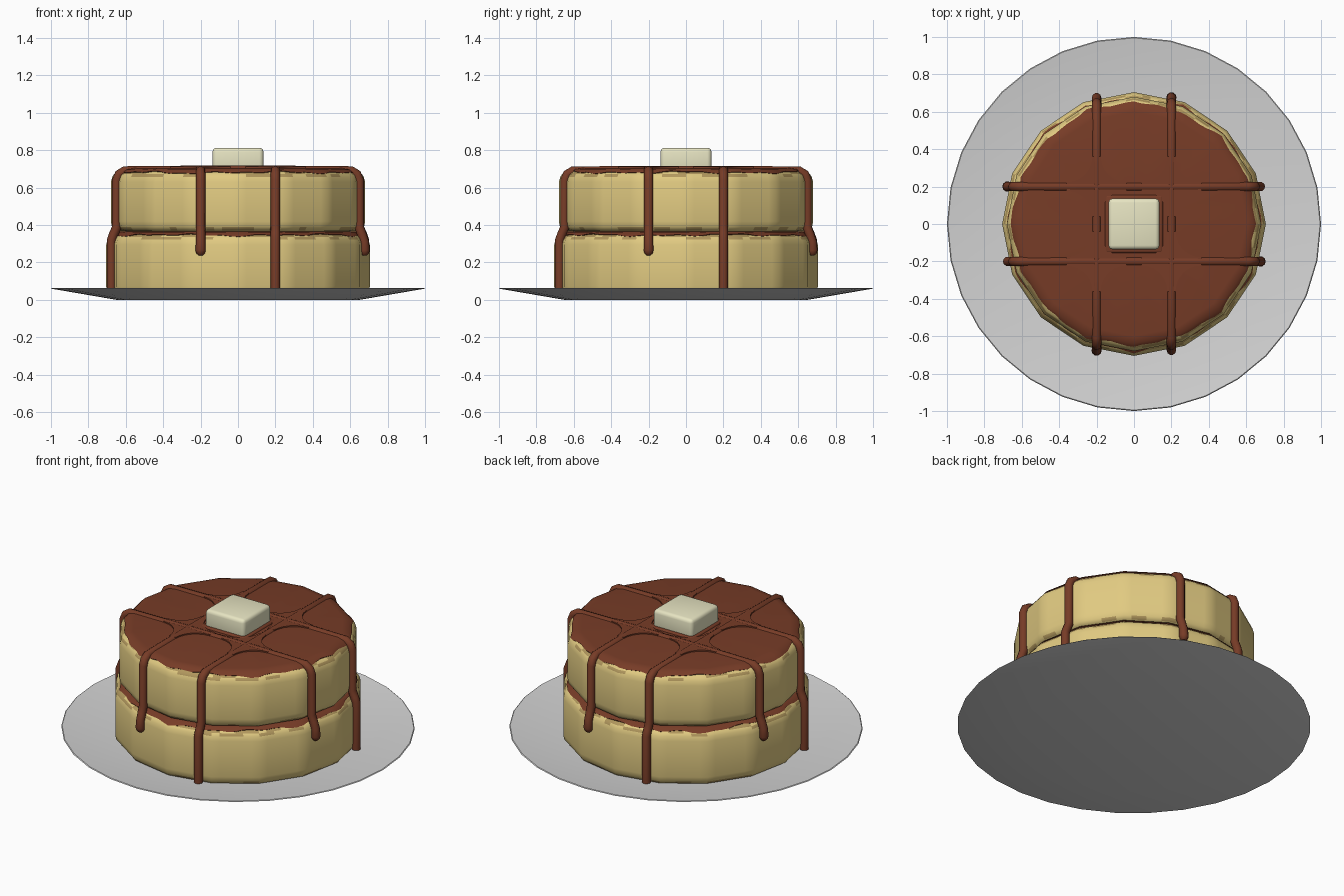
import bpy, bmesh, math
from mathutils import Matrix, Vector

if "Cube" in bpy.data.objects:
    bpy.data.objects.remove(bpy.data.objects["Cube"])


def material(name, rgb):
    m = bpy.data.materials.new(name)
    m.diffuse_color = (*rgb, 1)
    m.use_nodes = True
    m.node_tree.nodes["Principled BSDF"].inputs["Base Color"].default_value = m.diffuse_color
    return m


BATTER = material("golden batter", (0.75, 0.59, 0.22))
CRUST = material("browned crust", (0.44, 0.31, 0.11))
SYRUP = material("brown syrup", (0.185, 0.045, 0.02))
BUTTER = material("cream butter", (0.80, 0.78, 0.54))
PLATE = material("grey plate", (0.66, 0.66, 0.66))


def wave(a, seed):
    return (math.sin(5 * a + seed) + math.sin(11 * a + 2.3 * seed) + math.sin(23 * a + seed * 4.1)) / 3


def finish(name, bm, mats, angle=40):
    bmesh.ops.recalc_face_normals(bm, faces=bm.faces)
    me = bpy.data.meshes.new(name)
    bm.to_mesh(me)
    bm.free()
    ob = bpy.data.objects.new(name, me)
    bpy.context.collection.objects.link(ob)
    for m in mats:
        me.materials.append(m)
    bpy.ops.object.select_all(action='DESELECT')
    ob.select_set(True)
    bpy.context.view_layer.objects.active = ob
    bpy.ops.object.shade_smooth_by_angle(angle=math.radians(angle))
    return ob


def lathe(name, profile, mats, sides=16, split=6, seed=0, rule=None, angle=40):
    """Spin (radius, z, waviness) points round a polygon with split sides."""
    bm = bmesh.new()
    n = sides * split
    step = 2 * math.pi / sides
    rings = []
    for r, z, w in profile:
        ring = []
        for i in range(n):
            a = 2 * math.pi * i / n
            f = math.cos(step / 2) / math.cos((i % split) / split * step - step / 2)
            d = w * wave(a, seed)
            ring.append(bm.verts.new(((r + d) * f * math.cos(a), (r + d) * f * math.sin(a), z - 0.9 * d)))
        rings.append(ring)
    for k in range(len(rings) - 1):
        for i in range(n):
            j = (i + 1) % n
            face = bm.faces.new((rings[k][i], rings[k][j], rings[k + 1][j], rings[k + 1][i]))
            if rule and rule(k, 2 * math.pi * (i + 0.5) / n):
                face.material_index = 1
    bm.faces.new(rings[0])
    bm.faces.new(rings[-1])
    return finish(name, bm, mats, angle)


# Plate: shallow dish
lathe("plate", [(0.65, 0, 0), (1.0, 0.06, 0), (0.995, 0.064, 0), (0.65, 0.016, 0)],
      [PLATE], sides=32, split=1, angle=30)


# Pancakes with patchy browned bands near their edges
def pancake(name, r, z0, z1, seed):
    prof = [(r - 0.06, z0, 0), (r - 0.02, z0 + 0.012, 0), (r - 0.006, z0 + 0.03, 0), (r, z0 + 0.06, 0),
            (r, z1 - 0.065, 0), (r - 0.008, z1 - 0.038, 0), (r - 0.017, z1 - 0.023, 0),
            (r - 0.045, z1 - 0.003, 0), (0.1, z1, 0)]
    lathe(name, prof, [BATTER, CRUST], seed=seed,
          rule=lambda k, a: k in (1, 5, 6) and wave(a, seed + k) > 0.12)


pancake("lower_pancake", 0.705, 0.012, 0.36, 1.0)
pancake("upper_pancake", 0.68, 0.36, 0.695, 2.0)


# Syrup layers draped over each pancake with an uneven edge
def syrup_layer(name, r, z, seed):
    lathe(name, [(0.1, z + 0.01, 0), (r - 0.08, z + 0.009, 0), (r - 0.04, z + 0.002, 0.002),
                 (r - 0.024, z - 0.013, 0.012), (r - 0.05, z - 0.03, 0.0)], [SYRUP], seed=seed)


syrup_layer("middle_syrup", 0.705, 0.36, 3.0)
syrup_layer("top_syrup", 0.68, 0.695, 5.0)

# Syrup strands: short drip on one end, long drip on the other, four-fold symmetry
path = [(-0.676, 0.03, 1), (-0.676, 0.32, 1), (-0.665, 0.35, 1), (-0.648, 0.39, 1), (-0.648, 0.64, 1),
        (-0.635, 0.672, 1), (-0.605, 0.69, 1), (-0.3, 0.692, 1), (0.3, 0.692, 1), (0.605, 0.69, 1),
        (0.635, 0.672, 1), (0.648, 0.64, 1), (0.648, 0.39, 1), (0.662, 0.35, 1), (0.675, 0.31, 1),
        (0.677, 0.265, 1.1), (0.677, 0.248, 0.9), (0.677, 0.238, 0.45)]
for k in range(4):
    cu = bpy.data.curves.new("syrup_strand", 'CURVE')
    cu.dimensions = '3D'
    cu.bevel_depth = 0.025
    cu.bevel_resolution = 3
    cu.use_fill_caps = True
    sp = cu.splines.new('POLY')
    sp.points.add(len(path) - 1)
    turn = Matrix.Rotation(k * math.pi / 2, 3, 'Z')
    for p, (x, z, rad) in zip(sp.points, path):
        p.co = (*(turn @ Vector((x, -0.2, z))), 1)
        p.radius = rad
    ob = bpy.data.objects.new(f"syrup_strand_{k + 1}", cu)
    bpy.context.collection.objects.link(ob)
    cu.materials.append(SYRUP)
    bpy.ops.object.select_all(action='DESELECT')
    ob.select_set(True)
    bpy.context.view_layer.objects.active = ob
    bpy.ops.object.convert(target='MESH')
    bpy.ops.object.shade_smooth_by_angle(angle=math.radians(50))

# Webbed syrup where the strands cross
bm = bmesh.new()
for cx in (-0.2, 0.2):
    for cy in (-0.2, 0.2):
        pts = []
        for q in range(4):
            turn = Matrix.Rotation(q * math.pi / 2, 3, 'Z')
            for s in range(7):
                t = math.radians(270 - 15 * s)
                pts.append(turn @ Vector((0.16 + 0.138 * math.cos(t), 0.16 + 0.138 * math.sin(t), 0)))
        f = bm.faces.new([bm.verts.new((cx + p.x, cy + p.y, 0.69)) for p in pts])
        top = bmesh.ops.extrude_face_region(bm, geom=[f])["geom"]
        bmesh.ops.translate(bm, vec=(0, 0, 0.022), verts=[v for v in top if isinstance(v, bmesh.types.BMVert)])
finish("syrup_crossings", bm, [SYRUP])


# Butter pat and the syrup rim around its base
def block(name, sx, sy, z0, z1, bevel, mat):
    bm = bmesh.new()
    bmesh.ops.create_cube(bm, size=1, matrix=Matrix.Translation((0, 0, (z0 + z1) / 2))
                          @ Matrix.Diagonal((sx, sy, z1 - z0, 1)))
    bmesh.ops.bevel(bm, geom=bm.edges[:], offset=bevel, segments=3, profile=0.5, affect='EDGES')
    finish(name, bm, [mat])


block("butter", 0.272, 0.272, 0.68, 0.813, 0.022, BUTTER)
block("butter_syrup_rim", 0.31, 0.31, 0.68, 0.714, 0.012, SYRUP)
